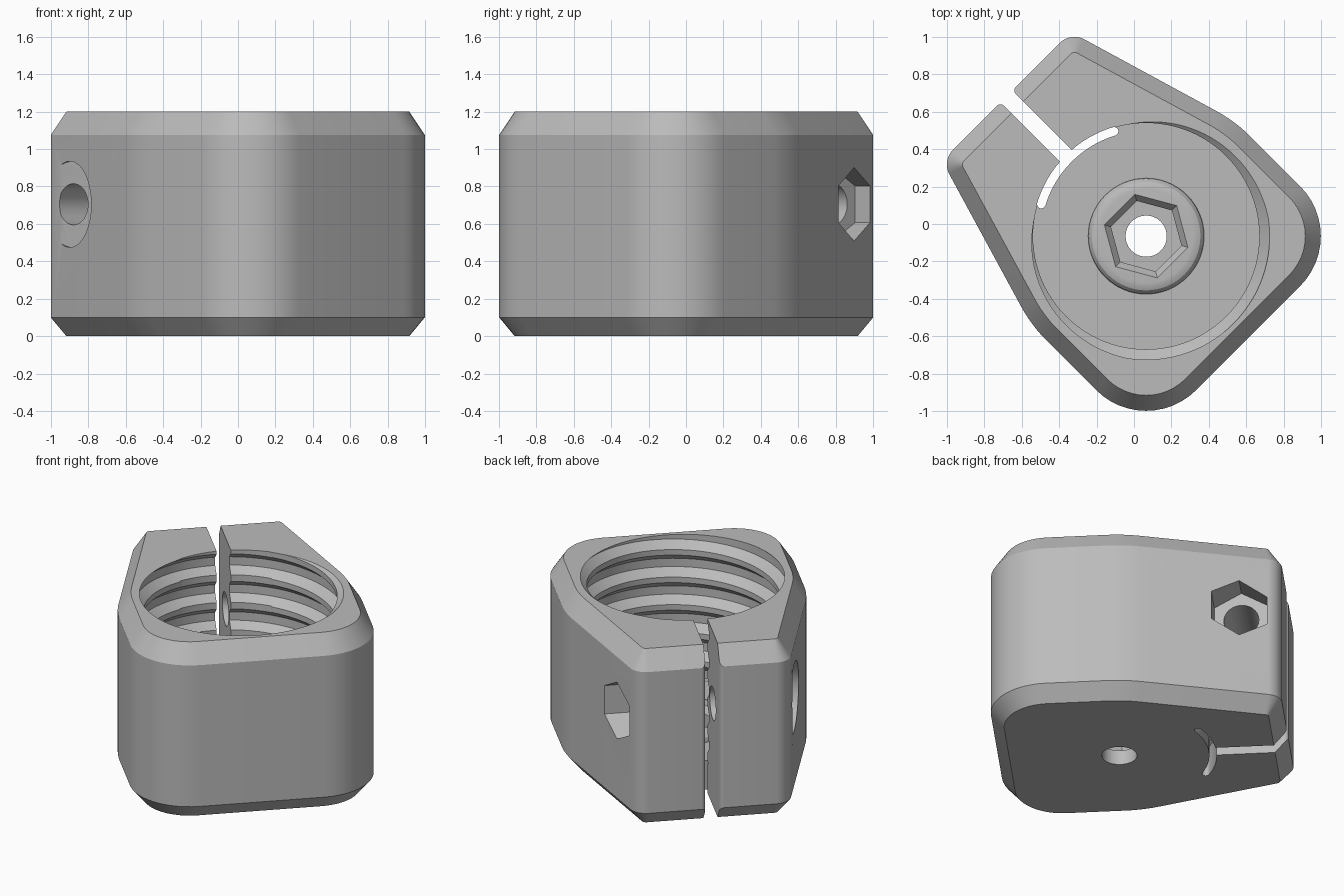
import bpy, bmesh
from math import sin, cos, pi, tau, radians, atan2, tan
from mathutils import Matrix, Vector

if "Cube" in bpy.data.objects:
    bpy.data.objects.remove(bpy.data.objects["Cube"], do_unlink=True)

grey = bpy.data.materials.new("light_grey")
grey.use_nodes = True
grey.diffuse_color = (0.5, 0.5, 0.5, 1)
grey.node_tree.nodes["Principled BSDF"].inputs["Base Color"].default_value = (0.5, 0.5, 0.5, 1)

BORE = -0.092           # bore axis along the clamp's long direction
FLOOR = 0.2
ACROSS = Matrix.Rotation(-pi / 2, 4, 'X')


def make(name, bm, matrix=None):
    bmesh.ops.recalc_face_normals(bm, faces=bm.faces)
    if matrix:
        bm.transform(matrix)
    mesh = bpy.data.meshes.new(name)
    bm.to_mesh(mesh)
    bm.free()
    mesh.materials.append(grey)
    ob = bpy.data.objects.new(name, mesh)
    bpy.context.collection.objects.link(ob)
    return ob


def loft(name, sections, matrix=None):
    """Closed solid through (outline, height) sections."""
    bm = bmesh.new()
    rings = [[bm.verts.new((x, y, z)) for x, y in pts] for pts, z in sections]
    n = len(rings[0])
    for a, b in zip(rings, rings[1:]):
        for i in range(n):
            j = (i + 1) % n
            bm.faces.new((a[i], a[j], b[j], b[i]))
    bm.faces.new(rings[0][::-1])
    bm.faces.new(rings[-1])
    return make(name, bm, matrix)


def circle(r, n=48, x=0.0, start=0.0):
    return [(x + r * cos(start + tau * i / n), r * sin(start + tau * i / n)) for i in range(n)]


def outline(corners, inset):
    """Rounded polygon, moved inwards by inset."""
    pts, n = [], len(corners)
    for i, (x, y, r) in enumerate(corners):
        p = Vector((x, y))
        d0 = (p - Vector(corners[i - 1][:2])).normalized()
        d1 = (Vector(corners[(i + 1) % n][:2]) - p).normalized()
        n0, n1 = Vector((-d0.y, d0.x)), Vector((-d1.y, d1.x))
        centre = p + (n0 + n1) * (r / (1 + n0.dot(n1)))
        a0 = atan2(-n0.y, -n0.x)
        turn = atan2(d0.x * d1.y - d0.y * d1.x, d0.dot(d1))
        for k in range(13):
            a = a0 + turn * k / 12
            pts.append(tuple(centre + Vector((cos(a), sin(a))) * (r - inset)))
    return pts


def combine(body, tool, operation='DIFFERENCE'):
    mod = body.modifiers.new("cut", 'BOOLEAN')
    mod.operation, mod.solver, mod.object = operation, 'EXACT', tool
    bpy.context.view_layer.objects.active = body
    bpy.ops.object.modifier_apply(modifier=mod.name)
    bpy.data.objects.remove(tool, do_unlink=True)


def thread_cutter():
    """Helical strip swept round the bore, trimmed flat at both ends."""
    profile = [(0, .605), (.2, .605), (.45, .66), (.75, .66), (1, .605)]
    pitch, turns, seg = 0.19, 8, 96
    start = 1.2 - pitch * 7.1
    bm = bmesh.new()
    columns = []
    for i in range(turns * seg + 1):
        a = tau * (i % seg) / seg
        columns.append([bm.verts.new((BORE + r * cos(a), r * sin(a), start + pitch * (t + i / seg)))
                        for t, r in profile])
    for a, b in zip(columns, columns[1:]):
        for j in range(len(profile) - 1):
            bm.faces.new((a[j], b[j], b[j + 1], a[j + 1]))
    bmesh.ops.remove_doubles(bm, verts=bm.verts, dist=1e-4)
    for z, side in ((FLOOR, -1), (1.3, 1)):
        bmesh.ops.bisect_plane(bm, geom=bm.verts[:] + bm.edges[:] + bm.faces[:], dist=1e-6,
                               plane_co=(0, 0, z), plane_no=(0, 0, side), clear_outer=True)
        rim = [e for e in bm.edges if e.is_boundary and all(abs(v.co.z - z) < 1e-4 for v in e.verts)]
        bmesh.ops.contextual_create(bm, geom=rim)
    return make("thread_cutter", bm)


# Chamfered clamp block, symmetric about its long direction
half = [(-.863, -.771, .378), (.006, -.771, .8), (.965, -.487, .11)]
corners = half + [(x, -y, r) for x, y, r in reversed(half)]
full, small = outline(corners, 0), outline(corners, 0.083)
body = loft("clamp_body", [(small, 0), (full, .1), (full, 1.075), (small, 1.2)])

# Threaded bore, with a rounded boss on its floor
combine(body, thread_cutter())
boss = [(.31, .1), (.31, .21), (.305, .232), (.29, .25), (.27, .258), (.25, .26)]
combine(body, loft("boss", [(circle(r, 64, BORE), z) for r, z in boss]), 'UNION')

# Hex pocket with bevelled mouth, and the hole beneath it
pocket = [(.195, .1), (.195, .22), (.24, .27)]
combine(body, loft("hex_pocket", [(circle(r, 6, BORE, pi / 2), z) for r, z in pocket]))
hole = circle(.11, 48, BORE)
combine(body, loft("centre_hole", [(hole, -.1), (hole, .15)]))

# Curved relief slot with round ends
inner, outer, span = .563, .609, radians(28)
mid, rad = (inner + outer) / 2, (outer - inner) / 2
slot = [(BORE + outer * cos(a), outer * sin(a)) for a in [span * (k / 16 - 1) for k in range(33)]]
for sign in (1, -1):
    if sign < 0:
        slot += [(BORE + inner * cos(a), inner * sin(a)) for a in [span * (1 - k / 16) for k in range(33)]]
    cap = []
    for k in range(1, 8):
        b = pi * k / 8
        r, a = mid + rad * cos(b), span + rad * sin(b) / mid
        cap.append((BORE + r * cos(a), sign * r * sin(a)))
    slot += cap if sign > 0 else cap[::-1]
combine(body, loft("relief_slot", [(slot, -.1), (slot, 1.4)]))

# Straight clamping slit with a flared mouth
edge = [(.49, .045)]
edge += [(.94 + .025 * sin(a), .07 - .025 * cos(a)) for a in [pi * k / 12 for k in range(7)]]
edge += [(1.1, .07)]
slit = [(x, -y) for x, y in edge] + edge[::-1]
combine(body, loft("slit", [(slit, -.1), (slit, 1.4)]))

# Clamp bolt: through hole, round head seat and hex nut seat
place = Matrix.Translation((.709, 0, .705)) @ ACROSS
for name, r, n, y0, y1 in (("bolt_hole", .11, 48, -.45, .6),
                           ("head_seat", .23, 64, .535, .9),
                           ("nut_seat", .196, 6, -.9, -.4)):
    ring = circle(r, n, 0, pi / 2)
    combine(body, loft(name, [(ring, y0), (ring, y1)], place))

# Turn the clamp onto its diagonal and shade it
body.data.transform(Matrix.Rotation(radians(135), 4, 'Z'))
body.data.materials.clear()
body.data.materials.append(grey)
for poly in body.data.polygons:
    poly.material_index = 0
bpy.ops.object.select_all(action='DESELECT')
body.select_set(True)
bpy.context.view_layer.objects.active = body
bpy.ops.object.shade_smooth_by_angle(angle=radians(25))
